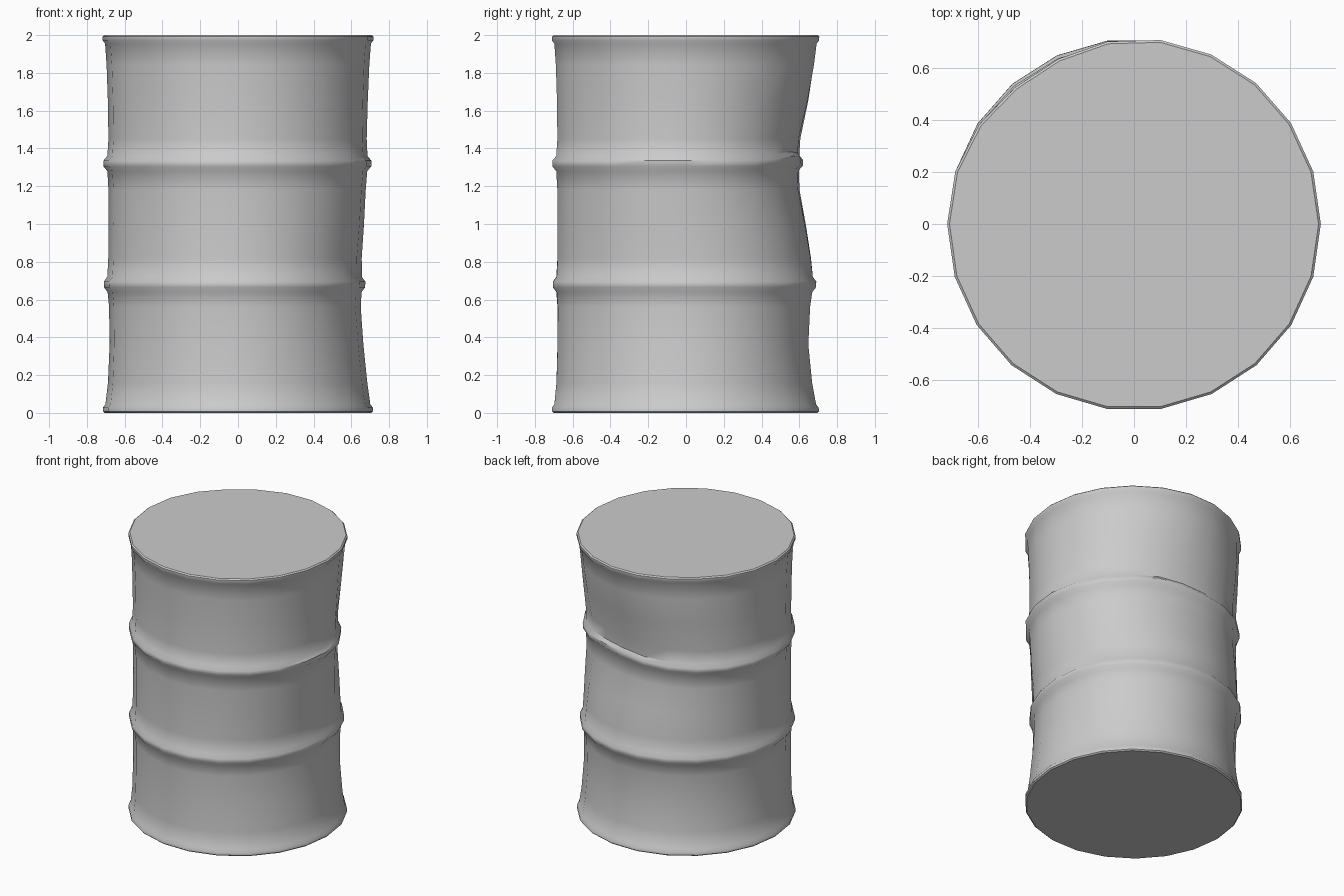
import bpy, bmesh
from math import sin, cos, exp, pi, radians, degrees

if "Cube" in bpy.data.objects:
    bpy.data.objects.remove(bpy.data.objects["Cube"])

SIDES = 22

# Outer profile of the drum: (radius, height), bottom to top
lower = [(0.708, 0.0), (0.717, 0.008), (0.717, 0.028), (0.704, 0.045), (0.693, 0.16),
         (0.688, 0.36), (0.688, 0.56), (0.694, 0.64), (0.713, 0.665)]
middle = [(0.713, 0.695), (0.694, 0.72), (0.688, 0.82), (0.687, 1.0),
          (0.688, 1.18), (0.694, 1.28), (0.715, 1.305)]
upper = [(0.715, 1.335), (0.694, 1.36), (0.688, 1.45), (0.690, 1.65), (0.696, 1.84),
         (0.704, 1.955), (0.717, 1.972), (0.717, 1.992), (0.708, 2.0)]
profile = lower + middle + upper

# Dents: (angle, height, depth, angular spread, vertical spread)
dents = [(82, 1.30, 0.10, 36, 0.26),
         (-22, 0.62, 0.035, 26, 0.25),
         (95, 0.38, 0.035, 50, 0.20),
         (8, 0.75, 0.015, 20, 0.25),
         (125, 2.00, 0.022, 18, 0.12)]


def falloff(angle, z, dent):
    da = (degrees(angle) - dent[0] + 180) % 360 - 180
    return exp(-0.5 * (da / dent[3]) ** 2 - 0.5 * ((z - dent[1]) / dent[4]) ** 2)


bm = bmesh.new()
rings = []
for r, z in profile:
    ring = []
    for i in range(SIDES):
        a = 2 * pi * i / SIDES
        rad = r - sum(d[2] * falloff(a, z, d) for d in dents)
        # Ribs are pushed up a little inside the main dent
        lift = 0.025 * falloff(a, z, (68, 1.32, 0, 16, 0.10))
        ring.append(bm.verts.new((rad * cos(a), rad * sin(a), z + lift)))
    rings.append(ring)

# Wall and the two flat ends
for a, b in zip(rings, rings[1:]):
    for i in range(SIDES):
        j = (i + 1) % SIDES
        bm.faces.new((a[i], a[j], b[j], b[i]))
bm.faces.new(rings[0][::-1])
bm.faces.new(rings[-1])
bm.normal_update()

mesh = bpy.data.meshes.new("dented_barrel")
bm.to_mesh(mesh)
bm.free()
barrel = bpy.data.objects.new("dented_barrel", mesh)
bpy.context.collection.objects.link(barrel)
bpy.context.view_layer.objects.active = barrel
barrel.select_set(True)
bpy.ops.object.shade_smooth_by_angle(angle=radians(40))
